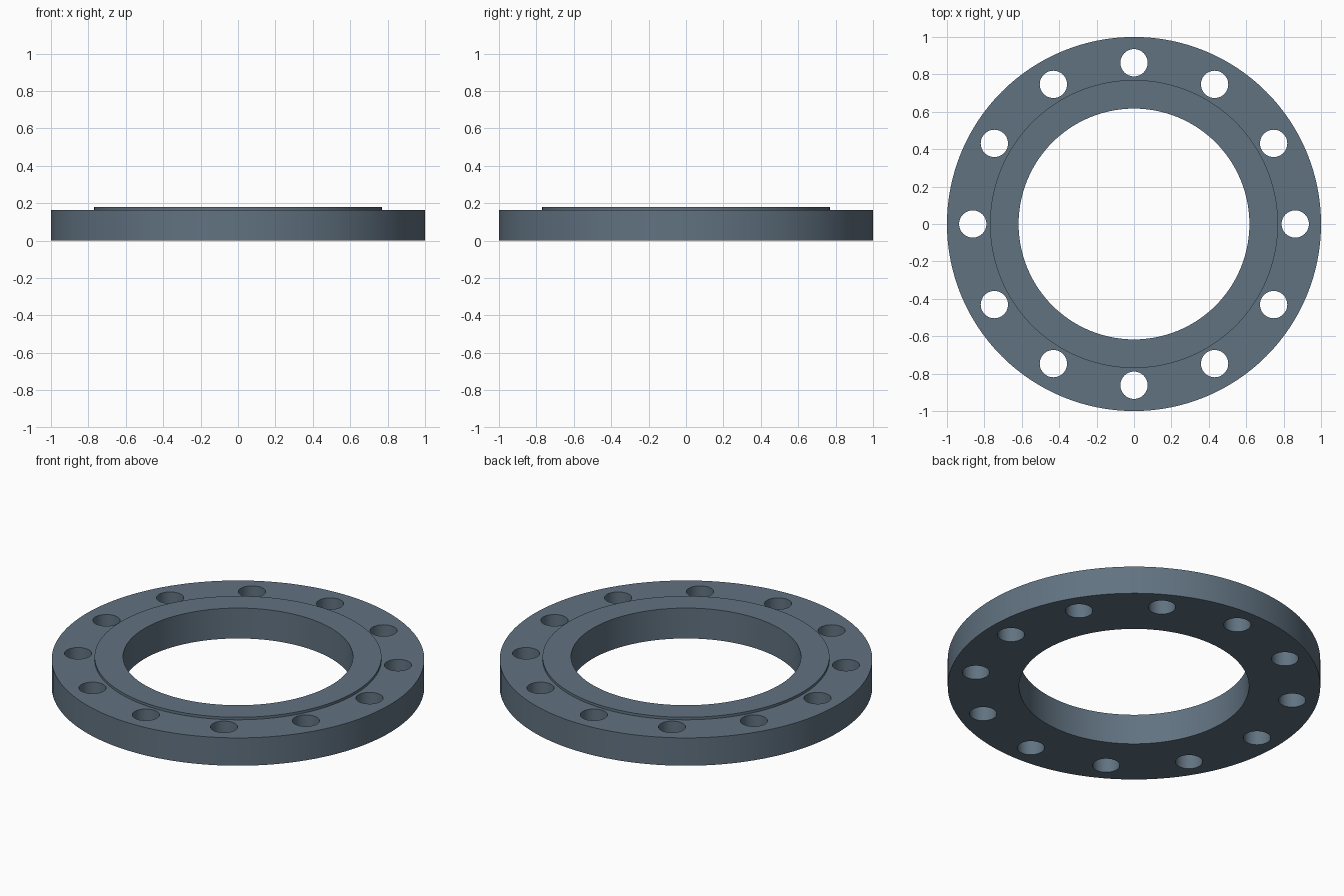
import bpy, bmesh
from math import sin, cos, pi, radians

if "Cube" in bpy.data.objects:
    bpy.data.objects.remove(bpy.data.objects["Cube"])

SEGMENTS = 128
HOLES = 12


def make_object(name, bm):
    bmesh.ops.recalc_face_normals(bm, faces=bm.faces)
    mesh = bpy.data.meshes.new(name)
    bm.to_mesh(mesh)
    bm.free()
    obj = bpy.data.objects.new(name, mesh)
    bpy.context.collection.objects.link(obj)
    return obj


def add_lathe(bm, profile, segments, cx=0.0, cy=0.0):
    """Revolve a closed (radius, z) profile around a vertical axis."""
    rings = []
    for i in range(segments):
        a = 2 * pi * i / segments
        rings.append([bm.verts.new((cx + r * cos(a), cy + r * sin(a), z)) for r, z in profile])
    n = len(profile)
    for i in range(segments):
        p, q = rings[i], rings[(i + 1) % segments]
        for j in range(n):
            k = (j + 1) % n
            bm.faces.new((p[j], q[j], q[k], p[k]))
    return rings


# Flange ring with raised sealing face
bm = bmesh.new()
add_lathe(bm, [(0.617, 0), (1.0, 0), (1.0, 0.165), (0.77, 0.165), (0.77, 0.18), (0.617, 0.18)], SEGMENTS)
flange = make_object("flange_ring", bm)

# Bolt hole cutters
bm = bmesh.new()
for i in range(HOLES):
    a = 2 * pi * i / HOLES
    ret = bmesh.ops.create_cone(bm, cap_ends=True, segments=48, radius1=0.073, radius2=0.073, depth=0.6)
    bmesh.ops.translate(bm, verts=ret["verts"], vec=(0.862 * cos(a), 0.862 * sin(a), 0.1))
cutter = make_object("bolt_hole_cutters", bm)
cutter.hide_render = True

# Drill the holes
mod = flange.modifiers.new("bolt_holes", 'BOOLEAN')
mod.operation = 'DIFFERENCE'
mod.solver = 'EXACT'
mod.object = cutter
bpy.context.view_layer.objects.active = flange
flange.select_set(True)
bpy.ops.object.modifier_apply(modifier=mod.name)
bpy.data.objects.remove(cutter)

# Smooth walls, sharp rims
bpy.ops.object.shade_smooth_by_angle(angle=radians(30))

# Blue-grey steel
steel = bpy.data.materials.new("steel")
steel.diffuse_color = (0.12, 0.17, 0.22, 1)
steel.use_nodes = True
steel.node_tree.nodes["Principled BSDF"].inputs["Base Color"].default_value = steel.diffuse_color
flange.data.materials.clear()
flange.data.materials.append(steel)
